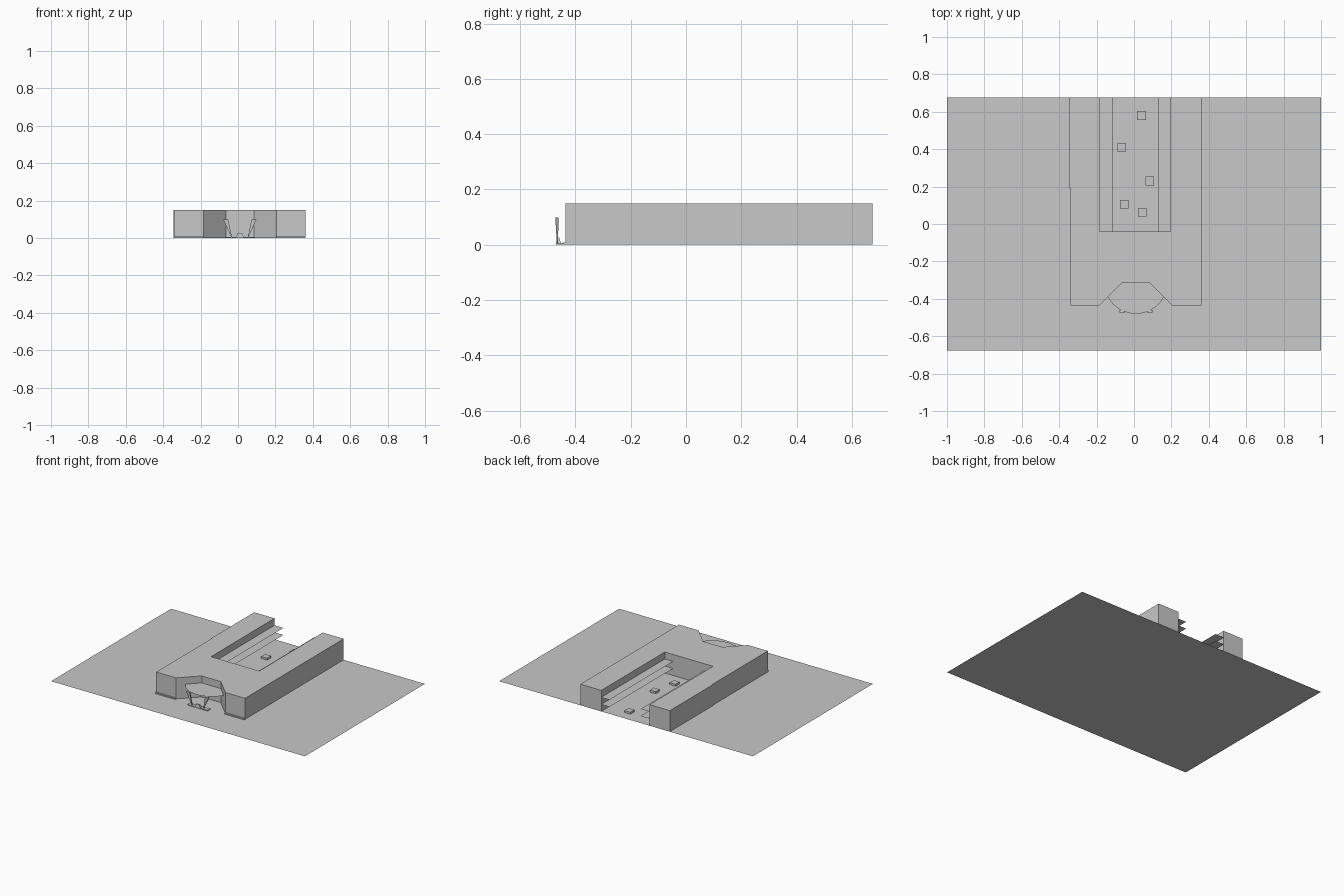
import bpy, bmesh, math

cube = bpy.data.objects.get("Cube")
if cube:
    bpy.data.objects.remove(cube, do_unlink=True)

grey = bpy.data.materials.new("plain_grey")
grey.use_nodes = True
colour = (0.58, 0.58, 0.58, 1)
grey.diffuse_color = colour
grey.node_tree.nodes["Principled BSDF"].inputs["Base Color"].default_value = colour


def finish(name, bm):
    mesh = bpy.data.meshes.new(name)
    bm.to_mesh(mesh)
    bm.free()
    mesh.materials.append(grey)
    obj = bpy.data.objects.new(name, mesh)
    bpy.context.collection.objects.link(obj)
    return obj


def sheet(name, outline, z, height=0.0):
    """Flat counter-clockwise outline, optionally raised to a block open below."""
    bm = bmesh.new()
    top = [bm.verts.new((x, y, z + height)) for x, y in outline]
    bm.faces.new(top)
    if height:
        low = [bm.verts.new((x, y, z)) for x, y in outline]
        for i in range(len(top)):
            j = (i + 1) % len(top)
            bm.faces.new((low[i], low[j], top[j], top[i]))
    return finish(name, bm)


def rect(x0, x1, y0, y1):
    return [(x0, y0), (x1, y0), (x1, y1), (x0, y1)]


def taper(name, bottom, top, half_low, half_top):
    """Four-sided tapering bar between two centre points."""
    bm = bmesh.new()
    rings = []
    for (x, y, z), (hx, hy) in ((bottom, half_low), (top, half_top)):
        rings.append([bm.verts.new((px, py, z))
                      for px, py in rect(x - hx, x + hx, y - hy, y + hy)])
    for i in range(4):
        j = (i + 1) % 4
        bm.faces.new((rings[0][i], rings[0][j], rings[1][j], rings[1][i]))
    bm.faces.new(rings[1])
    bm.faces.new(rings[0][::-1])
    return finish(name, bm)


BACK, FRONT, HEIGHT = 0.675, -0.435, 0.15
LEFT, RIGHT = 0.36, -0.345
COURT_L, COURT_R, COURT_Y = 0.195, -0.185, -0.04

# Ground
sheet("ground", rect(-1, 1, -BACK, BACK), 0)

# U-shaped building with an entrance recess in the front
notch = [(-0.185, FRONT), (-0.065, -0.315), (0.085, -0.315), (0.205, FRONT)]
court = [(COURT_L, BACK), (COURT_L, COURT_Y), (COURT_R, COURT_Y), (COURT_R, BACK)]
building = ([(-0.34, FRONT)] + notch + [(LEFT, FRONT), (LEFT, BACK)] + court
            + [(RIGHT, BACK), (RIGHT, 0.19), (-0.34, 0.19)])
sheet("building", building, 0, HEIGHT)

# Galleries along both courtyard walls
for level in (1, 2):
    z = level * HEIGHT / 3
    sheet(f"right_gallery_{level}", rect(COURT_R, -0.115, COURT_Y, BACK), z)
    sheet(f"left_gallery_{level}", rect(0.13, COURT_L, COURT_Y, BACK), z)

# Courtyard blocks
for i, (x, y) in enumerate([(0.04, 0.58), (-0.065, 0.41), (0.085, 0.23),
                            (-0.052, 0.105), (0.045, 0.063)]):
    s = 0.023
    sheet(f"courtyard_block_{i + 1}", rect(x - s, x + s, y - s, y + s), 0, 0.014)

# Front steps below each wing
sheet("right_step", rect(-0.34, -0.185, -0.445, FRONT), 0, 0.008)
sheet("left_step", rect(0.205, LEFT, -0.445, FRONT), 0, 0.008)

# Rounded entrance canopy
MID = 0.01
radius, centre_y = 0.17, -0.31
spread = math.asin(0.15 / radius)
arc = []
for i in range(17):
    a = -spread + 2 * spread * i / 16
    arc.append((MID + radius * math.sin(a), centre_y - radius * math.cos(a)))
sheet("canopy", arc + [notch[2], notch[1]], 0.1)

# Leaning canopy supports on a low base
sheet("support_base", rect(-0.07, 0.09, -0.47, -0.44), 0, 0.006)
for name, side in (("right_support", -1), ("left_support", 1)):
    taper(name, (MID + side * 0.045, -0.465, 0.006),
          (MID + side * 0.075, -0.467, 0.098), (0.002, 0.002), (0.013, 0.006))
taper("base_block", (MID, -0.461, 0.006), (MID, -0.463, 0.026),
      (0.02, 0.009), (0.012, 0.004))
